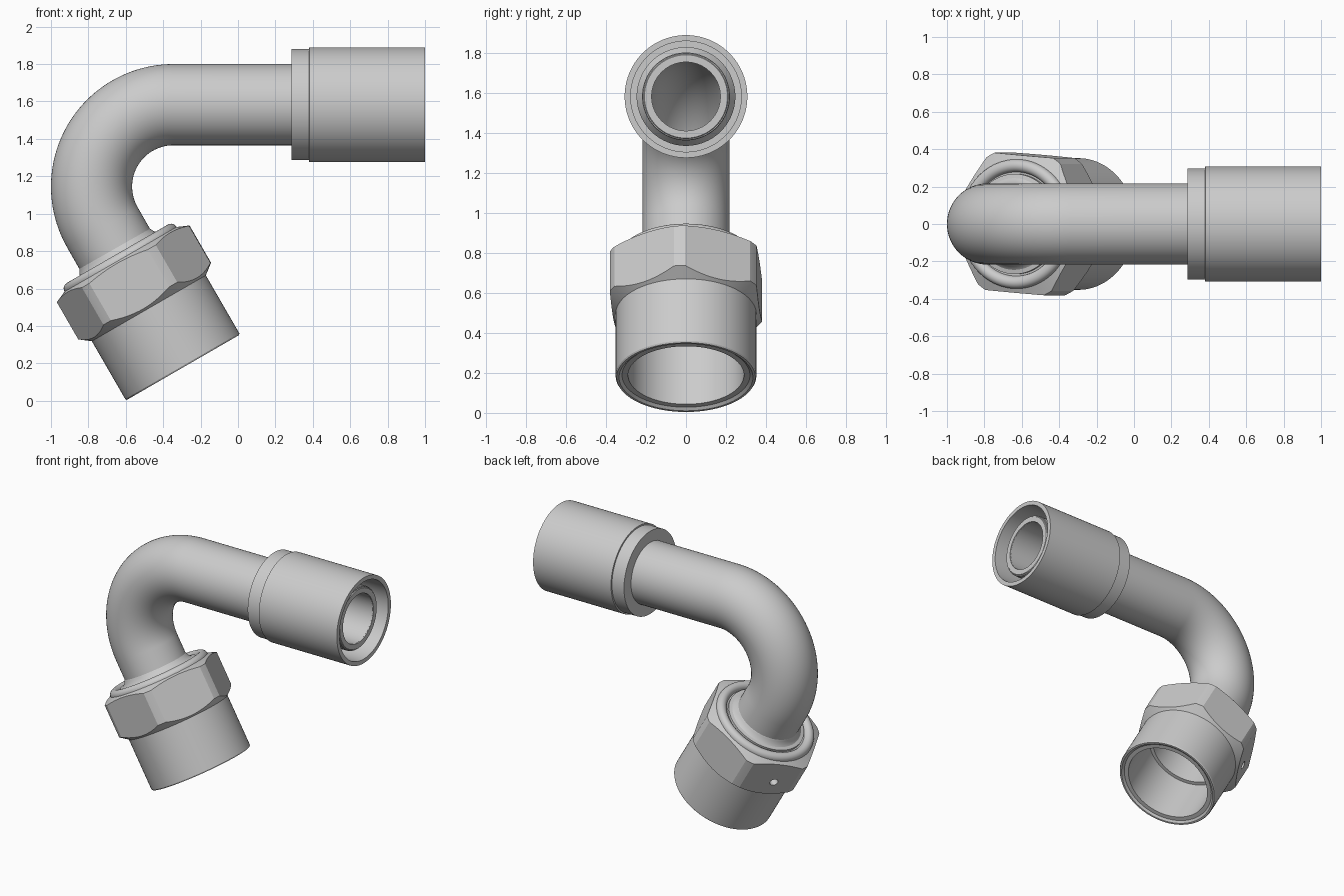
import bpy, bmesh
from math import sin, cos, pi, radians
from mathutils import Matrix, Vector

if "Cube" in bpy.data.objects:
    bpy.data.objects.remove(bpy.data.objects["Cube"])

SEG = 96
TUBE_Z, BEND_R = 1.583, 0.438
BEND_C = Vector((-0.345, 0, TUBE_Z - BEND_R))

# Frame of the tilted nut: origin at its open end, local z up along the tube axis
NUT = Matrix(((0.866, 0, -0.5, -0.294), (0, 1, 0, 0), (0.5, 0, 0.866, 0.178), (0, 0, 0, 1)))
# Frame of the horizontal sleeve: local z along +x
SLEEVE = Matrix.Translation((0, 0, TUBE_Z)) @ Matrix.Rotation(pi / 2, 4, 'Y')


def smooth(ob, angle=28):
    bpy.ops.object.select_all(action='DESELECT')
    bpy.context.view_layer.objects.active = ob
    ob.select_set(True)
    bpy.ops.object.shade_smooth_by_angle(angle=radians(angle))


def make(name, bm):
    bmesh.ops.recalc_face_normals(bm, faces=bm.faces)
    me = bpy.data.meshes.new(name)
    bm.to_mesh(me)
    bm.free()
    ob = bpy.data.objects.new(name, me)
    bpy.context.collection.objects.link(ob)
    return ob


def skin(name, rings):
    """Join rings of points into a surface closed both ways."""
    bm = bmesh.new()
    vs = [[bm.verts.new(p) for p in ring] for ring in rings]
    for i, a in enumerate(vs):
        b = vs[(i + 1) % len(vs)]
        for j in range(len(a)):
            k = (j + 1) % len(a)
            bm.faces.new((a[j], a[k], b[k], b[j]))
    return make(name, bm)


def lathe(name, profile, mat):
    """Revolve a closed (radius, height) profile about local z."""
    ang = [2 * pi * j / SEG for j in range(SEG)]
    return skin(name, [[mat @ Vector((r * cos(a), r * sin(a), h)) for a in ang] for r, h in profile])


def prism(name, sides, r, depth, mat):
    bm = bmesh.new()
    bmesh.ops.create_cone(bm, cap_ends=True, segments=sides, radius1=r, radius2=r, depth=depth, matrix=mat)
    return make(name, bm)


def boolean(ob, other, op):
    m = ob.modifiers.new(op, 'BOOLEAN')
    m.operation, m.object, m.solver = op, other, 'EXACT'
    bpy.context.view_layer.objects.active = ob
    bpy.ops.object.modifier_apply(modifier=m.name)
    bpy.data.objects.remove(other)


# Bent tube: straight run, 120 degree bend, short leg into the nut
stations = [(Vector((x, 0, TUBE_Z)), Vector((0, 0, 1))) for x in (0.95, 0.3)]
for i in range(49):
    a = radians(90 + 120 * i / 48)
    n = Vector((cos(a), 0, sin(a)))
    stations.append((BEND_C + n * BEND_R, n))
leg_n = stations[-1][1]
stations.append((NUT @ Vector((0, 0, 0.58)), leg_n))


def tube_ring(p, n, r):
    return [p + n * (r * cos(2 * pi * j / 64)) + Vector((0, r * sin(2 * pi * j / 64), 0)) for j in range(64)]


rings = [tube_ring(p, n, 0.217) for p, n in stations]
rings += [tube_ring(p, n, 0.172) for p, n in reversed(stations)]
smooth(skin("bent_tube", rings))

# Crimp sleeve with a narrower rear collar and an open annular gap
smooth(lathe("crimp_sleeve", [
    (0.21, 0.285), (0.297, 0.285), (0.297, 0.38), (0.307, 0.381), (0.307, 1.0),
    (0.277, 1.0), (0.277, 0.48), (0.21, 0.48)], SLEEVE))

# Stepped nipple inside the sleeve
smooth(lathe("hose_nipple", [
    (0.2, 0.45), (0.247, 0.45), (0.247, 0.80), (0.22, 0.84), (0.22, 0.94),
    (0.208, 0.955), (0.173, 0.955), (0.173, 0.90), (0.2, 0.88)], SLEEVE))

# Turned nut body: skirt, bore with inner ledge, rounded top rim
rim = [(0.312 + 0.034 * cos(radians(a)), 0.668 + 0.034 * sin(radians(a))) for a in range(0, 181, 15)]
smooth(lathe("nut_body", [
    (0.29, 0.012), (0.32, 0.012), (0.335, 0.0), (0.347, 0.0), (0.352, 0.008), (0.352, 0.385),
    (0.325, 0.42), (0.325, 0.63), (0.346, 0.65)] + rim + [
    (0.278, 0.672), (0.268, 0.672), (0.268, 0.69), (0.245, 0.694), (0.230, 0.706), (0.222, 0.724),
    (0.215, 0.735), (0.215, 0.64), (0.265, 0.60), (0.265, 0.38), (0.29, 0.38)], NUT))

# Hexagon with turned corners and chamfered ends
hexagon = prism("nut_hexagon", 6, 0.425, 0.5,
                NUT @ Matrix.Translation((0, 0, 0.52)) @ Matrix.Rotation(radians(-4.5 + 90), 4, 'Z'))
envelope = lathe("envelope", [
    (0.31, 0.35), (0.345, 0.36), (0.41, 0.41), (0.41, 0.64), (0.345, 0.668), (0.31, 0.668)], NUT)
boolean(hexagon, envelope, 'INTERSECT')

# Weep hole in one rear flat
hole = prism("hole", 24, 0.028, 0.2, NUT @ Matrix.Rotation(radians(145.5), 4, 'Z')
             @ Matrix.Translation((0.40, 0.04, 0.49)) @ Matrix.Rotation(pi / 2, 4, 'Y'))
boolean(hexagon, hole, 'DIFFERENCE')
smooth(hexagon, 15)
